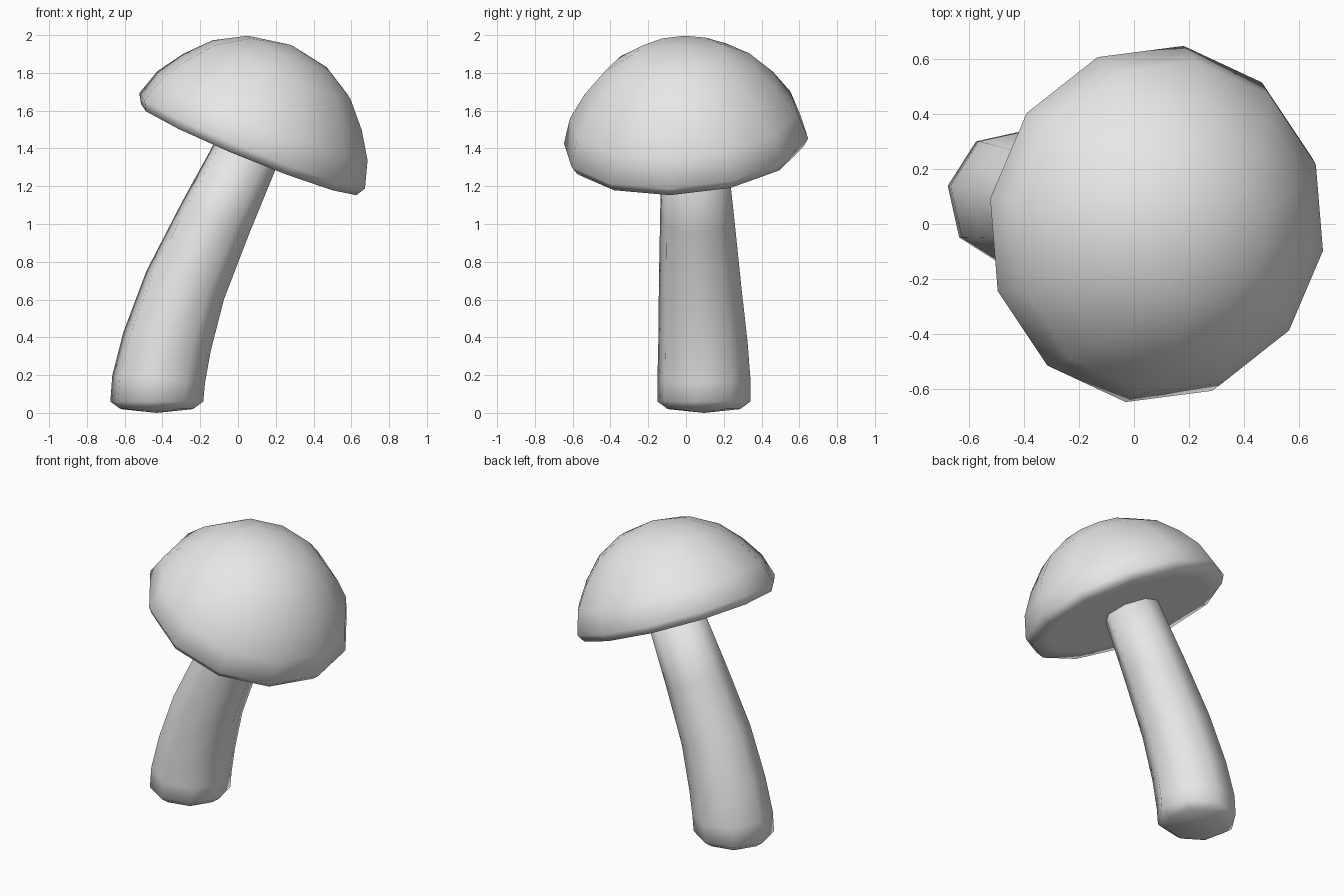
import bpy
import bmesh
from math import cos, sin, radians
from mathutils import Vector

cube = bpy.data.objects.get("Cube")
if cube:
    bpy.data.objects.remove(cube, do_unlink=True)

grey = bpy.data.materials.new("plain_grey")
grey.use_nodes = True
grey.diffuse_color = (0.8, 0.8, 0.8, 1)
grey.node_tree.nodes["Principled BSDF"].inputs["Base Color"].default_value = (0.8, 0.8, 0.8, 1)


def loft(name, rings, sides, phase):
    """Skin rings of (centre, axis, radius); radius 0 makes a pole."""
    bm = bmesh.new()
    loops = []
    for centre, axis, radius in rings:
        turn = Vector((0, 0, 1)).rotation_difference(Vector(axis).normalized())
        count = sides if radius else 1
        loop = []
        for i in range(count):
            a = radians(phase) + radians(360) * i / sides
            offset = Vector((cos(a), sin(a), 0)) * radius
            loop.append(bm.verts.new(Vector(centre) + turn @ offset))
        loops.append(loop)
    for low, high in zip(loops, loops[1:]):
        for i in range(sides):
            j = (i + 1) % sides
            if len(low) == 1:
                bm.faces.new((low[0], high[j], high[i]))
            elif len(high) == 1:
                bm.faces.new((low[i], low[j], high[0]))
            else:
                bm.faces.new((low[i], low[j], high[j], high[i]))
    for face in bm.faces:
        face.smooth = True
    bmesh.ops.recalc_face_normals(bm, faces=bm.faces)
    mesh = bpy.data.meshes.new(name)
    bm.to_mesh(mesh)
    bm.free()
    mesh.materials.append(grey)
    obj = bpy.data.objects.new(name, mesh)
    bpy.context.collection.objects.link(obj)
    return obj


# Stem: bent, tapering, eight-sided; each row is x, y, z, lean, radius
stem_path = [
    (-0.43, 0.095, 0.0, 0, 0),
    (-0.43, 0.095, 0.02, 0, 0.195),
    (-0.43, 0.095, 0.06, 0, 0.25),
    (-0.42, 0.095, 0.18, 0.08, 0.25),
    (-0.375, 0.09, 0.38, 0.21, 0.24),
    (-0.28, 0.075, 0.675, 0.36, 0.222),
    (-0.12, 0.06, 1.03, 0.45, 0.2),
    (0.09, 0.04, 1.47, 0.45, 0.172),
    (0.09, 0.04, 1.47, 0.45, 0),
]
loft("stem", [((x, y, z), (lean, 0, 1), r) for x, y, z, lean, r in stem_path], 8, 35)

# Cap: tilted twelve-sided dome with a thin rim and a flat underside
axis = Vector((0.41, -0.087, 1)).normalized()
rim_centre = Vector((0.075, 0, 1.44))
cap_profile = [
    (0, -0.05), (0.52, -0.05), (0.625, -0.05), (0.655, 0),
    (0.61, 0.145), (0.52, 0.28), (0.4, 0.41), (0.235, 0.505), (0, 0.55),
]
loft("cap", [(rim_centre + axis * h, axis, r) for r, h in cap_profile], 12, -9)
